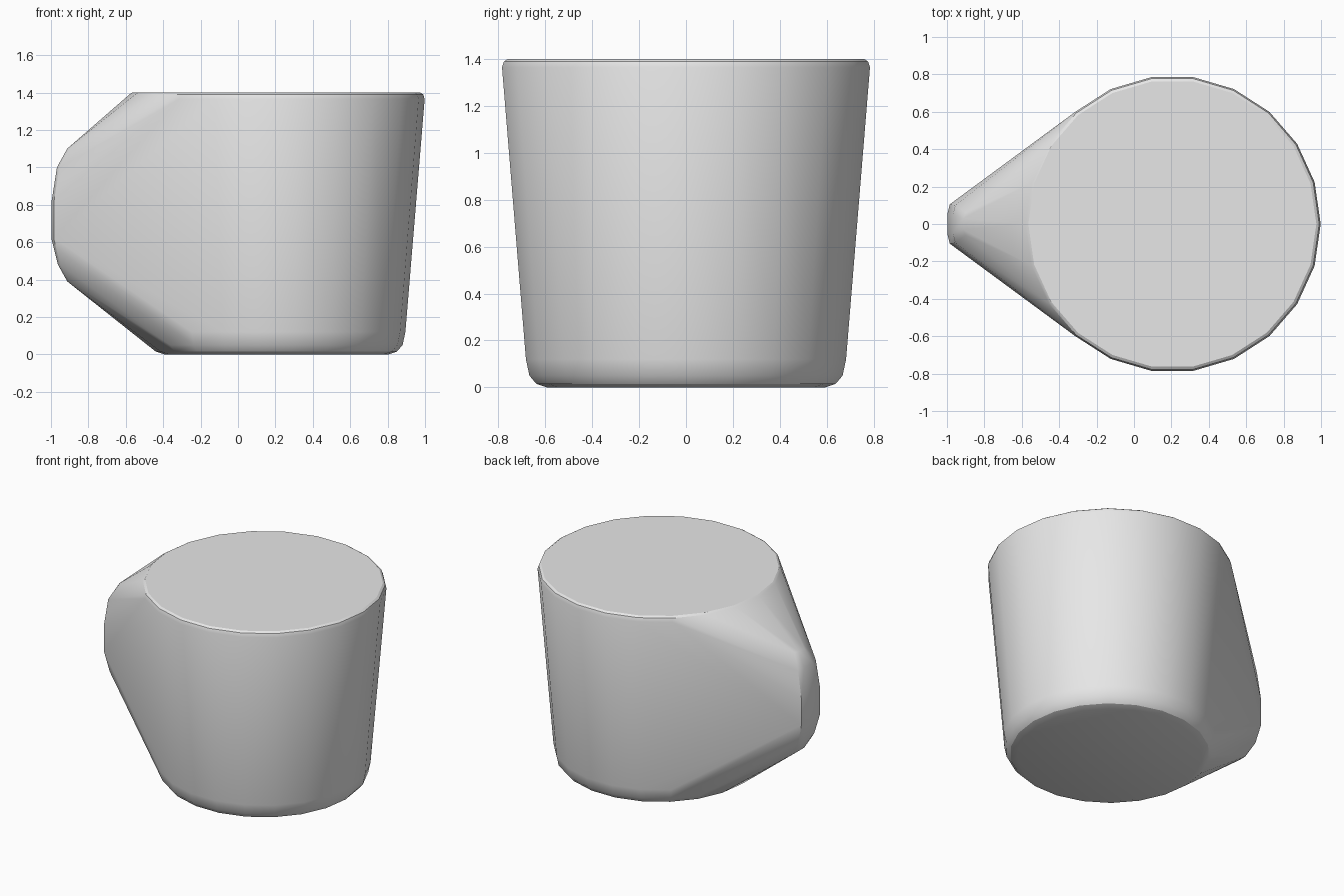
import bpy, bmesh, math

cube = bpy.data.objects.get("Cube")
if cube:
    bpy.data.objects.remove(cube, do_unlink=True)

# Single plain grey
grey = bpy.data.materials.new("plain_grey")
grey.use_nodes = True
colour = (0.8, 0.8, 0.8, 1)
grey.diffuse_color = colour
grey.node_tree.nodes["Principled BSDF"].inputs["Base Color"].default_value = colour

CENTRE_X = 0.205
SIDES = 22

# Cup rings, bottom to top: (radius, height)
CUP = [(0.60, 0.0), (0.645, 0.015), (0.675, 0.05), (0.69, 0.12),
       (0.793, 1.365), (0.785, 1.39), (0.77, 1.4)]

# Outer edge of the handle bulge: (x, z, half width)
HANDLE = [(-0.90, 0.39, 0.06), (-0.95, 0.48, 0.09), (-0.985, 0.62, 0.105),
          (-0.985, 0.81, 0.105), (-0.955, 1.0, 0.10), (-0.90, 1.10, 0.06)]

bm = bmesh.new()
for radius, z in CUP:
    for i in range(SIDES):
        a = math.tau * i / SIDES
        bm.verts.new((CENTRE_X + radius * math.cos(a), radius * math.sin(a), z))

for x, z, w in HANDLE:
    for side in (-1, 1):
        bm.verts.new((x, side * w, z))
        bm.verts.new((x - 0.013, side * w * 0.5, z))

# Wrap both parts in one tight skin
hull = bmesh.ops.convex_hull(bm, input=bm.verts[:])
loose = {v for v in hull["geom_interior"] + hull["geom_unused"]
         if isinstance(v, bmesh.types.BMVert)}
bmesh.ops.delete(bm, geom=list(loose), context="VERTS")
bmesh.ops.dissolve_limit(bm, angle_limit=math.radians(0.5),
                         verts=bm.verts[:], edges=bm.edges[:])
bmesh.ops.recalc_face_normals(bm, faces=bm.faces[:])

mesh = bpy.data.meshes.new("cup_shell")
bm.to_mesh(mesh)
bm.free()
mesh.materials.append(grey)
shell = bpy.data.objects.new("cup_shell", mesh)
bpy.context.collection.objects.link(shell)

bpy.context.view_layer.objects.active = shell
shell.select_set(True)
bpy.ops.object.shade_smooth_by_angle(angle=math.radians(30))
